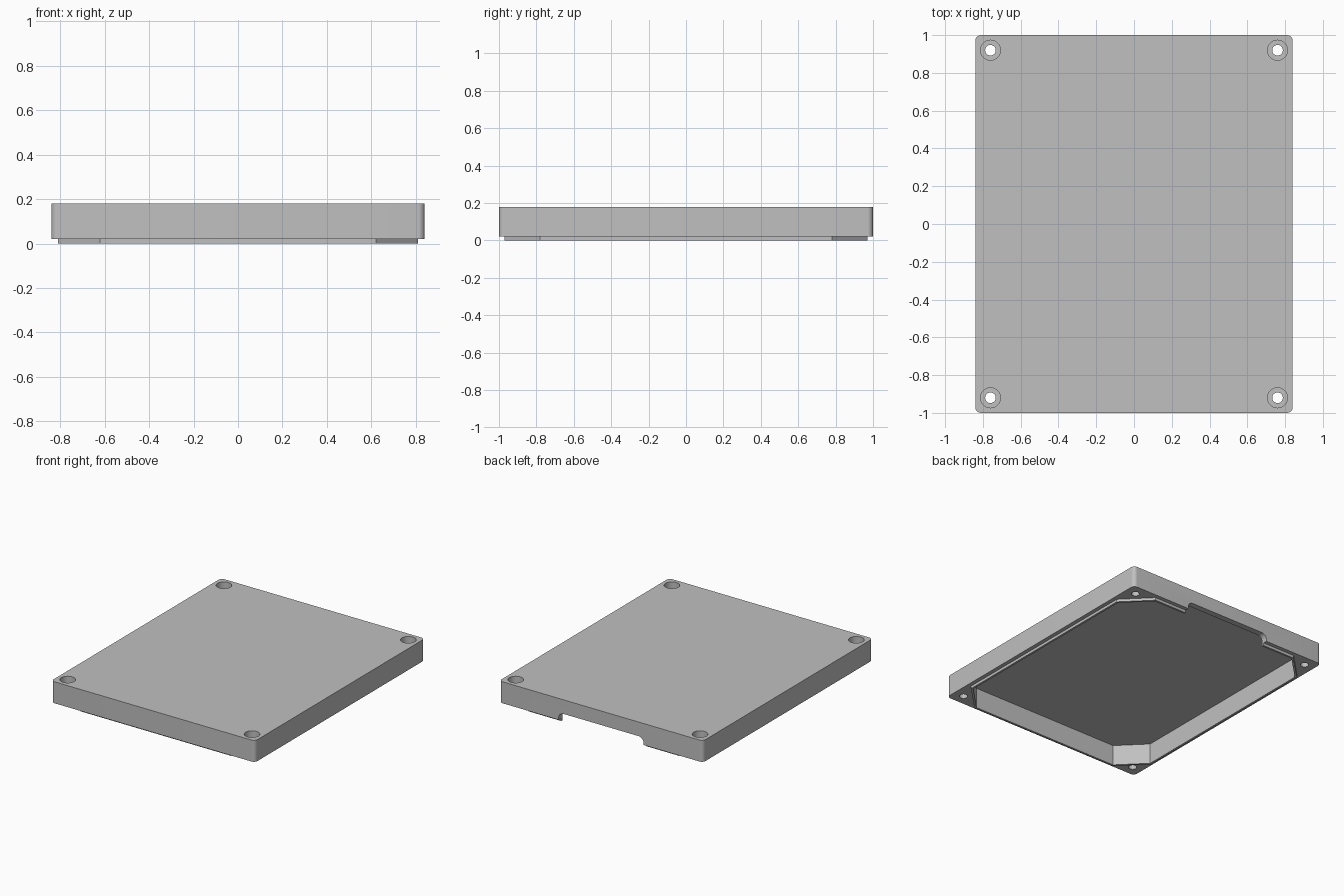
import bpy
import bmesh
from math import cos, sin, pi, radians

cube = bpy.data.objects.get("Cube")
if cube:
    bpy.data.objects.remove(cube)

GREY = (0.53, 0.53, 0.53, 1)
grey = bpy.data.materials.new("mid_grey")
grey.use_nodes = True
grey.diffuse_color = GREY
grey.node_tree.nodes["Principled BSDF"].inputs["Base Color"].default_value = GREY


def prism(name, points, low, high, along="z"):
    """Extrude a flat outline along z, or an (x, z) outline along y."""
    mesh = bpy.data.meshes.new(name)
    bm = bmesh.new()

    def place(p, h):
        return (p[0], p[1], h) if along == "z" else (p[0], h, p[1])

    face = bm.faces.new([bm.verts.new(place(p, low)) for p in points])
    grown = bmesh.ops.extrude_face_region(bm, geom=[face])["geom"]
    verts = [v for v in grown if isinstance(v, bmesh.types.BMVert)]
    offset = place((0, 0), high - low)
    bmesh.ops.translate(bm, verts=verts, vec=offset)
    bmesh.ops.recalc_face_normals(bm, faces=bm.faces)
    bm.to_mesh(mesh)
    bm.free()
    mesh.materials.append(grey)
    obj = bpy.data.objects.new(name, mesh)
    bpy.context.collection.objects.link(obj)
    return obj


def arc(cx, cy, r, start, end, steps):
    angles = [radians(start + (end - start) * i / steps) for i in range(steps + 1)]
    return [(cx + r * cos(a), cy + r * sin(a)) for a in angles]


def rounded_rect(x, y, r):
    points = []
    for i, (sx, sy) in enumerate([(1, 1), (-1, 1), (-1, -1), (1, -1)]):
        points += arc(sx * (x - r), sy * (y - r), r, 90 * i, 90 * i + 90, 8)
    return points


def octagon(inset):
    """Rectangle with cut corners, shrunk evenly by the inset."""
    x, y = 0.81 - inset, 0.97 - inset
    cut = 0.19 - inset * (2 - 2 ** 0.5)
    return [(x, y - cut), (x - cut, y), (cut - x, y), (-x, y - cut),
            (-x, cut - y), (cut - x, -y), (x - cut, -y), (x, cut - y)]


def combine(target, tool, operation):
    mod = target.modifiers.new(operation.lower(), "BOOLEAN")
    mod.operation = operation
    mod.solver = "EXACT"
    mod.object = tool
    bpy.context.view_layer.objects.active = target
    bpy.ops.object.modifier_apply(modifier=mod.name)
    bpy.data.objects.remove(tool)


# Slab with rounded corners and a locating lip underneath
cover = prism("cover_plate", rounded_rect(0.84, 1.0, 0.03), 0.02, 0.18)
combine(cover, prism("locating_lip", octagon(0), 0, 0.06), "UNION")

# Hollow underside
combine(cover, prism("cavity", octagon(0.015), -0.1, 0.153), "DIFFERENCE")

# Cable notch with rounded upper corners through the back wall
notch = [(-0.35, -0.1), (0.35, -0.1)]
notch += arc(0.31, 0.035, 0.04, 0, 90, 6) + arc(-0.31, 0.035, 0.04, 90, 180, 6)
combine(cover, prism("cable_notch", notch, 0.9, 1.1, "y"), "DIFFERENCE")

# Counterbored screw holes in the corners
for sx in (-1, 1):
    for sy in (-1, 1):
        for radius, bottom in ((0.028, -0.1), (0.053, 0.09)):
            ring = arc(sx * 0.76, sy * 0.92, radius, 0, 360, 32)[:-1]
            combine(cover, prism("screw_hole", ring, bottom, 0.3), "DIFFERENCE")

# Smooth the round walls and keep the edges sharp
bpy.ops.object.select_all(action="DESELECT")
cover.select_set(True)
bpy.context.view_layer.objects.active = cover
bpy.ops.object.shade_smooth_by_angle(angle=radians(30))
